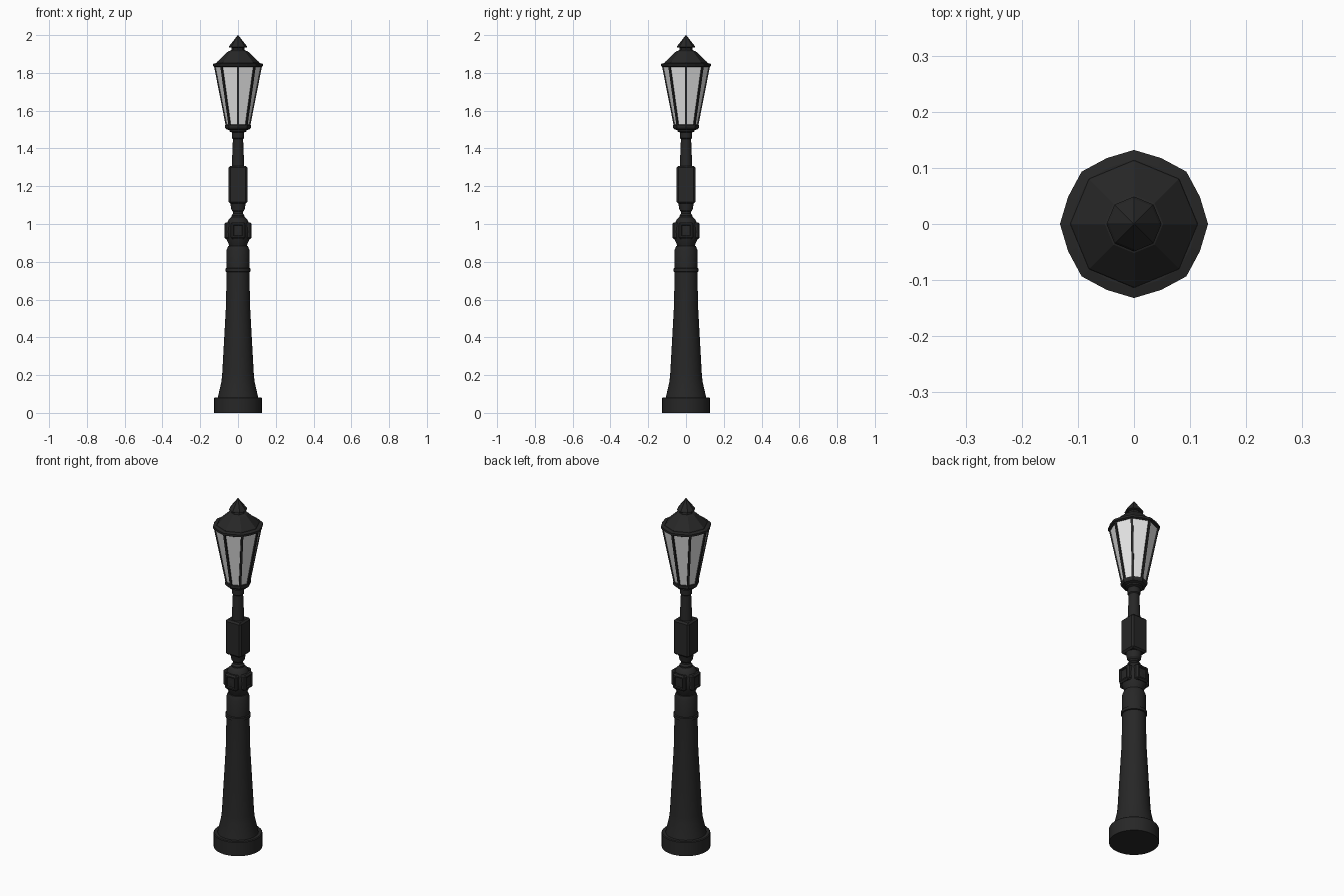
import bpy, bmesh, math
from mathutils import Vector, Matrix

if "Cube" in bpy.data.objects:
    bpy.data.objects.remove(bpy.data.objects["Cube"])


def material(name, rgb):
    m = bpy.data.materials.new(name)
    m.diffuse_color = (*rgb, 1)
    m.use_nodes = True
    m.node_tree.nodes["Principled BSDF"].inputs["Base Color"].default_value = m.diffuse_color
    return m


IRON = material("black_iron", (0.02, 0.02, 0.02))
GLASS = material("pale_glass", (0.8, 0.8, 0.8))


def finish(bm, name, mat, smooth=None):
    bmesh.ops.recalc_face_normals(bm, faces=bm.faces[:])
    me = bpy.data.meshes.new(name)
    bm.to_mesh(me)
    bm.free()
    me.materials.append(mat)
    if smooth:
        me.polygons.foreach_set("use_smooth", [True] * len(me.polygons))
        me.set_sharp_from_angle(angle=math.radians(smooth))
    ob = bpy.data.objects.new(name, me)
    bpy.context.collection.objects.link(ob)
    return ob


def lathe(name, profile, sides, mat, smooth=None, alternate=1.0):
    """Spin (radius, z) points; odd corners can be pulled in by 'alternate'."""
    bm = bmesh.new()
    rings = []
    for r, z in profile:
        ring = []
        for i in range(sides):
            a = 2 * math.pi * i / sides
            k = r * (alternate if i % 2 else 1)
            ring.append(bm.verts.new((k * math.cos(a), k * math.sin(a), z)))
        rings.append(ring)
    for lo, hi in zip(rings, rings[1:]):
        for i in range(sides):
            j = (i + 1) % sides
            bm.faces.new((lo[i], lo[j], hi[j], hi[i]))
    bm.faces.new(rings[0][::-1])
    bm.faces.new(rings[-1])
    return finish(bm, name, mat, smooth)


def block(name, size, centre, bevel, turn=0, inset=0):
    """Bevelled box, optionally with a recessed panel on its -y face."""
    bm = bmesh.new()
    bmesh.ops.create_cube(bm, size=1)
    bmesh.ops.scale(bm, vec=size, verts=bm.verts[:])
    bmesh.ops.bevel(bm, geom=bm.edges[:], offset=bevel, segments=1, affect='EDGES')
    if inset:
        bm.normal_update()
        face = min(bm.faces, key=lambda f: f.normal.y)
        bmesh.ops.inset_region(bm, faces=[face], thickness=inset)
        bmesh.ops.inset_region(bm, faces=[face], thickness=0.004, depth=-0.008)
    bmesh.ops.translate(bm, vec=centre, verts=bm.verts[:])
    bmesh.ops.rotate(bm, cent=(0, 0, 0), matrix=Matrix.Rotation(turn, 3, 'Z'), verts=bm.verts[:])
    return finish(bm, name, IRON)


# Foot and tapered lower column
lathe("foot", [(0.127, 0), (0.127, 0.078), (0.123, 0.082), (0.106, 0.082)], 32, IRON, 30)
lathe("lower_column", [(0.107, 0.08), (0.088, 0.165), (0.084, 0.2), (0.074, 0.38),
                       (0.064, 0.56), (0.06, 0.75), (0.061, 0.86), (0.052, 0.883),
                       (0.038, 0.885)], 32, IRON, 30)
lathe("column_ring", [(0.058, 0.745), (0.066, 0.748), (0.066, 0.764), (0.058, 0.768)], 32, IRON, 30)

# Ball joint with four recessed bosses
lathe("ball_joint", [(0.042, 0.87), (0.05, 0.895), (0.062, 0.92), (0.066, 0.96), (0.062, 0.995),
                     (0.05, 1.022), (0.035, 1.037), (0.025, 1.04)], 24, IRON, 40)
for i in range(4):
    block(f"boss_{i + 1}", (0.078, 0.05, 0.088), (0, -0.047, 0.965), 0.008, i * math.pi / 2, 0.01)

# Neck, square box and upper stem
lathe("neck", [(0.034, 1.03), (0.034, 1.045), (0.026, 1.055), (0.026, 1.065),
               (0.035, 1.075), (0.042, 1.115)], 24, IRON, 30)
block("square_box", (0.098, 0.098, 0.2), (0, 0, 1.208), 0.009)
lathe("upper_stem", [(0.033, 1.3), (0.027, 1.45), (0.032, 1.455), (0.032, 1.485),
                     (0.046, 1.49), (0.046, 1.505)], 24, IRON, 30)

# Lantern: tray, glass and corner bars
lathe("lantern_tray", [(0.046, 1.497), (0.064, 1.503), (0.069, 1.512), (0.069, 1.524), (0.06, 1.527)],
      8, IRON)
lathe("lantern_glass", [(0.061, 1.52), (0.124, 1.842)], 8, GLASS)
bm = bmesh.new()
for i in range(8):
    a = i * math.pi / 4
    out = Vector((math.cos(a), math.sin(a), 0))
    side = Vector((-math.sin(a), math.cos(a), 0)) * 0.006
    rings = []
    for r, z in ((0.065, 1.52), (0.129, 1.845)):
        rings.append([bm.verts.new(out * (r + d) + side * s + Vector((0, 0, z)))
                      for d, s in ((-0.016, -1), (0, -1), (0, 1), (-0.016, 1))])
    lo, hi = rings
    for k in range(4):
        n = (k + 1) % 4
        bm.faces.new((lo[k], lo[n], hi[n], hi[k]))
    bm.faces.new(lo[::-1])
    bm.faces.new(hi)
finish(bm, "lantern_bars", IRON)

# Roof with wavy rim, and pointed finial
lathe("roof_rim", [(0.124, 1.832), (0.132, 1.836), (0.132, 1.848), (0.114, 1.852)], 16, IRON,
      alternate=0.962)
lathe("roof", [(0.116, 1.845), (0.112, 1.857), (0.052, 1.914), (0.036, 1.92), (0.031, 1.938)], 8, IRON)
lathe("finial", [(0.03, 1.932), (0.049, 1.936), (0.045, 1.944), (0.001, 2.0)], 8, IRON)
